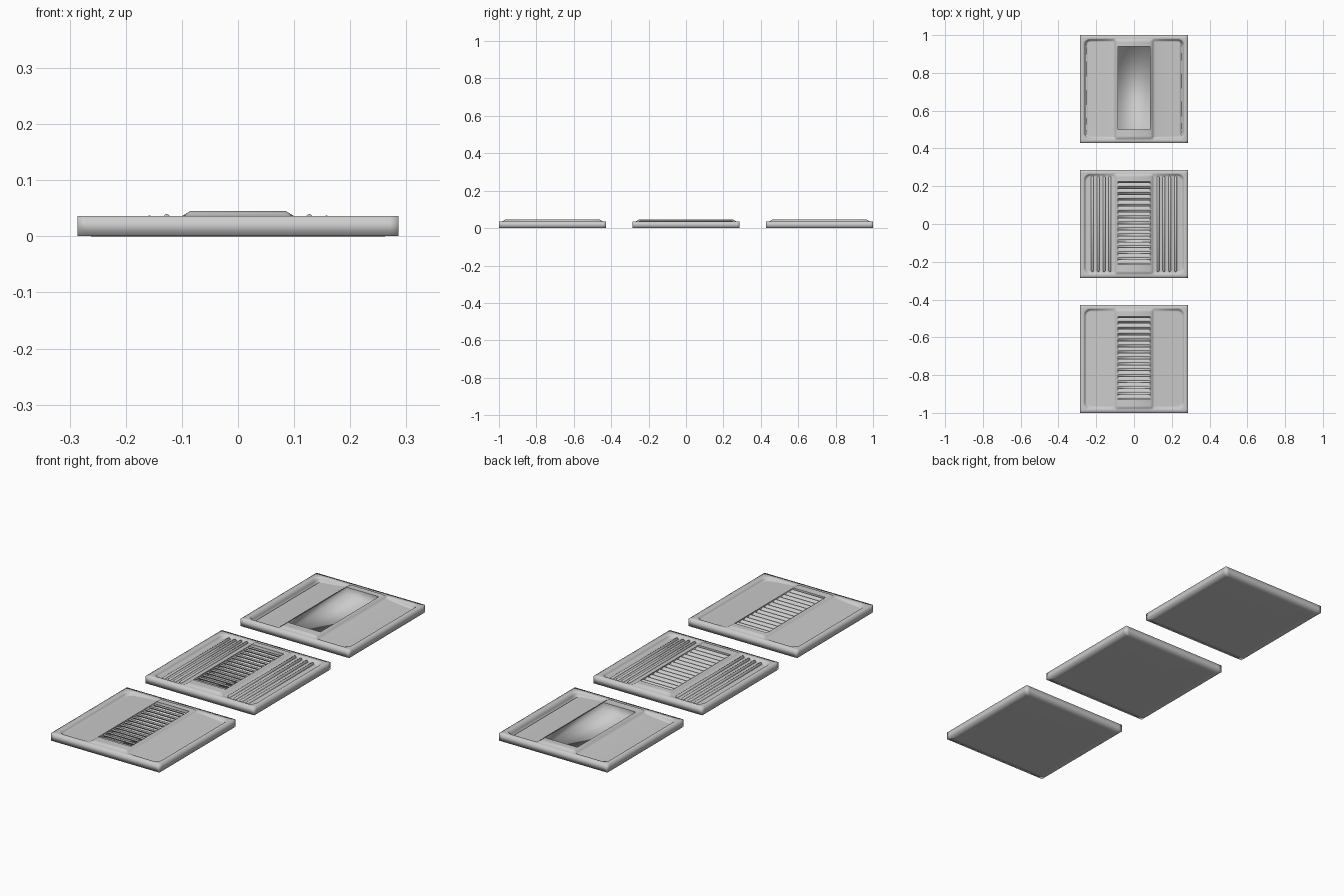
import bpy, bmesh, math

cube = bpy.data.objects.get("Cube")
if cube:
    bpy.data.objects.remove(cube)

grey = bpy.data.materials.new("light grey")
grey.use_nodes = True
grey.diffuse_color = (0.6, 0.6, 0.6, 1)
bsdf = grey.node_tree.nodes["Principled BSDF"]
bsdf.inputs["Base Color"].default_value = grey.diffuse_color
bsdf.inputs["Roughness"].default_value = 0.7

HALF, RIM, RIDGE = 0.286, 0.036, 0.045
SLOT_X, SLOT_S, SLOT_N = 0.085, -0.215, 0.225


def finish(name, bm, y, angle=180):
    mesh = bpy.data.meshes.new(name)
    bmesh.ops.recalc_face_normals(bm, faces=bm.faces)
    bm.to_mesh(mesh)
    bm.free()
    mesh.materials.append(grey)
    obj = bpy.data.objects.new(name, mesh)
    bpy.context.collection.objects.link(obj)
    obj.location.y = y
    bpy.ops.object.select_all(action='DESELECT')
    obj.select_set(True)
    bpy.context.view_layer.objects.active = obj
    bpy.ops.object.shade_smooth_by_angle(angle=math.radians(angle))
    return obj


def smooth_step(t):
    t = max(0.0, min(1.0, t))
    return t * t * (3 - 2 * t)


def floor_height(x, style):
    """Side panel floor, falling away from the central ridge."""
    t = max(0.0, min(1.0, (x - 0.1) / 0.15))
    if style == "dished":
        trough = 0.013 if x > 0.245 else 0
        return 0.034 - 0.018 * math.sqrt(t) - trough
    return 0.034 - 0.012 * t


def height(x, y, style):
    """Top surface: rim, central ridge and two sunken side panels."""
    x = abs(x)
    if x <= 0.1:
        ends = smooth_step((0.268 - abs(y)) / 0.015)
        side = min(1.0, (0.1 - x) / 0.015)
        return RIM + (RIDGE - RIM) * ends * side
    # Distance inside the panel outline with its rounded outer corners
    r = 0.035
    dx, dy = x - (0.265 - r), abs(y) - (0.265 - r)
    if dx > 0 and dy > 0:
        inside = r - math.hypot(dx, dy)
    else:
        inside = r - max(dx, dy)
    blend = max(0.0, min(1.0, inside / 0.01))
    return RIM + (floor_height(x, style) - RIM) * blend


def mirrored(values):
    return [-v for v in reversed(values)] + list(values)


def make_plate(name, y0, style):
    corner = [0.23 + 0.005 * i for i in range(9)]
    xs = mirrored([SLOT_X, 0.1, 0.102, 0.11, 0.13, 0.16, 0.2] + corner + [HALF])
    ys = sorted(mirrored([0.15] + corner + [HALF]) + [SLOT_S, SLOT_N, 0])
    bm = bmesh.new()
    grid = [[bm.verts.new((x, y, height(x, y, style))) for y in ys] for x in xs]
    for i in range(len(xs) - 1):
        for j in range(len(ys) - 1):
            mx, my = (xs[i] + xs[i + 1]) / 2, (ys[j] + ys[j + 1]) / 2
            if abs(mx) < SLOT_X and SLOT_S < my < SLOT_N:
                continue
            bm.faces.new((grid[i][j], grid[i + 1][j],
                          grid[i + 1][j + 1], grid[i][j + 1]))
    # Outer walls and underside with a narrow border
    outline = ([row[0] for row in grid] + grid[-1][1:]
               + [row[-1] for row in reversed(grid[:-1])]
               + list(reversed(grid[0][1:-1])))
    low = [bm.verts.new((v.co.x, v.co.y, 0.001)) for v in outline]
    inner = [bm.verts.new((v.co.x * 0.9, v.co.y * 0.9, 0)) for v in outline]
    n = len(outline)
    for upper, lower in ((outline, low), (low, inner)):
        for k in range(n):
            m = (k + 1) % n
            bm.faces.new((upper[k], upper[m], lower[m], lower[k]))
    bm.faces.new(inner)
    finish(name, bm, y0)


def make_well(name, y0):
    """Open-topped box lining the central opening."""
    bm = bmesh.new()
    loops = []
    for z in (RIDGE, 0.008):
        loops.append([bm.verts.new((x, y, z)) for x, y in (
            (-SLOT_X, SLOT_S), (SLOT_X, SLOT_S), (SLOT_X, SLOT_N), (-SLOT_X, SLOT_N))])
    top, base = loops
    for k in range(4):
        m = (k + 1) % 4
        bm.faces.new((top[k], base[k], base[m], top[m]))
    bm.faces.new(base)
    obj = finish(name, bm, y0)
    # The lining faces into the opening
    if obj.data.polygons[-1].normal.z < 0:
        obj.data.flip_normals()


def make_slats(name, y0, count=14):
    """Tilted louvres across the central opening."""
    pitch = (SLOT_N - SLOT_S) / count
    tilt = math.radians(25)
    bm = bmesh.new()
    for i in range(count):
        cy = SLOT_S + pitch * (i + 0.5)
        rings = []
        for x in (-SLOT_X, SLOT_X):
            ring = []
            for k in range(10):
                a = math.tau * k / 10
                u, v = 0.012 * math.cos(a), 0.005 * math.sin(a)
                ring.append(bm.verts.new((
                    x, cy + u * math.cos(tilt) + v * math.sin(tilt),
                    0.035 - u * math.sin(tilt) + v * math.cos(tilt))))
            rings.append(ring)
        for k in range(10):
            m = (k + 1) % 10
            bm.faces.new((rings[0][k], rings[0][m], rings[1][m], rings[1][k]))
        for ring in rings:
            bm.faces.new(ring)
    finish(name, bm, y0, 60)


def make_ribs(name, y0):
    """Four raised half-round ribs along each side panel."""
    bm = bmesh.new()
    for cx in mirrored([0.127, 0.158, 0.189, 0.22]):
        base = floor_height(abs(cx), "flat")
        rings = []
        for y, s in ((-0.255, 0.2), (-0.248, 1), (0.248, 1), (0.255, 0.2)):
            rings.append([bm.verts.new((
                cx + 0.007 * s * math.cos(math.pi * k / 6), y,
                base - 0.002 + 0.01 * s * math.sin(math.pi * k / 6)))
                for k in range(7)])
        for a, b in zip(rings, rings[1:]):
            for k in range(6):
                bm.faces.new((a[k], a[k + 1], b[k + 1], b[k]))
        bm.faces.new(rings[0])
        bm.faces.new(rings[-1])
    finish(name, bm, y0, 60)


# Three floor panels in a row
for label, y0, style, slats, ribs in (("front", -0.714, "flat", True, False),
                                      ("middle", 0, "flat", True, True),
                                      ("back", 0.714, "dished", False, False)):
    make_plate(label + "_floor_panel", y0, style)
    make_well(label + "_vent_well", y0)
    if slats:
        make_slats(label + "_vent_slats", y0)
    if ribs:
        make_ribs(label + "_side_ribs", y0)
